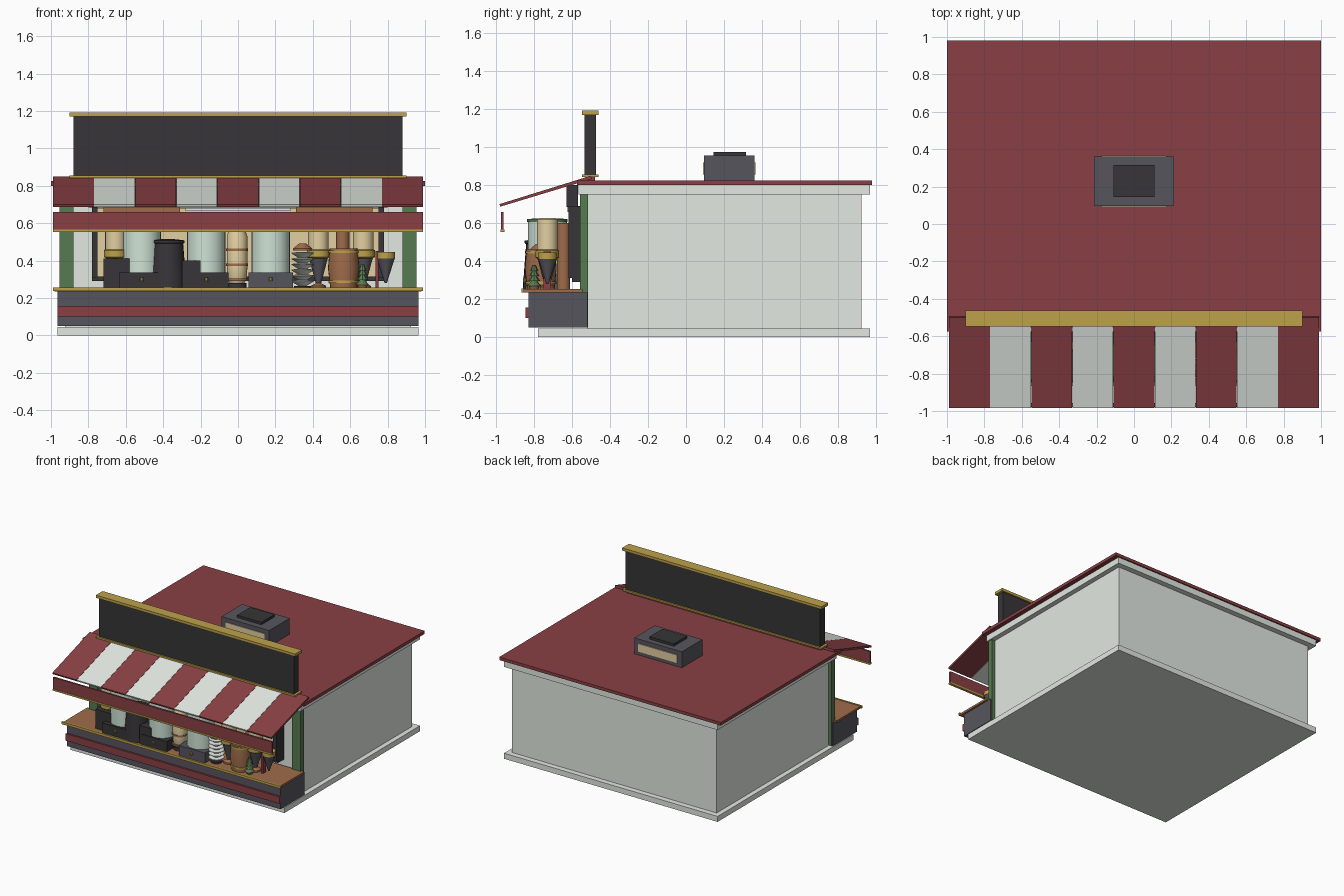
import bpy, bmesh, math
from mathutils import Matrix

if "Cube" in bpy.data.objects:
    bpy.data.objects.remove(bpy.data.objects["Cube"])

def mat(name, r, g, b):
    m = bpy.data.materials.new(name)
    m.diffuse_color = tuple((c / 255) ** 2.2 for c in (r, g, b)) + (1,)
    m.use_nodes = True
    m.node_tree.nodes["Principled BSDF"].inputs["Base Color"].default_value = m.diffuse_color
    return m

RED = mat("red", 136, 66, 70)
WHITE = mat("white", 226, 232, 225)
GREY = mat("slate", 88, 86, 94)
BLACK = mat("black", 58, 56, 58)
GOLD = mat("gold", 188, 160, 76)
BROWN = mat("brown", 158, 108, 76)
GREEN = mat("green", 88, 122, 82)
MINT = mat("mint", 205, 226, 212)
CREAM = mat("cream", 226, 206, 160)

def finish(name, bm, m):
    bmesh.ops.recalc_face_normals(bm, faces=bm.faces)
    me = bpy.data.meshes.new(name)
    bm.to_mesh(me)
    bm.free()
    me.materials.append(m)
    o = bpy.data.objects.new(name, me)
    bpy.context.collection.objects.link(o)
    return o

def box(name, x0, x1, y0, y1, z0, z1, m):
    bm = bmesh.new()
    bmesh.ops.create_cube(bm, size=1)
    for v in bm.verts:
        v.co = ((x0 + x1) / 2 + v.co.x * (x1 - x0), (y0 + y1) / 2 + v.co.y * (y1 - y0),
                (z0 + z1) / 2 + v.co.z * (z1 - z0))
    return finish(name, bm, m)

def lathe(name, x, y, profile, m, n=24):
    # closed solid of revolution from (radius, z) pairs
    bm = bmesh.new()
    rings = [[bm.verts.new((x + r * math.cos(2 * math.pi * i / n), y + r * math.sin(2 * math.pi * i / n), z))
              for i in range(n)] for r, z in profile]
    for a, b in zip(rings, rings[1:]):
        for i in range(n):
            j = (i + 1) % n
            bm.faces.new((a[i], a[j], b[j], b[i]))
    bm.faces.new(rings[0])
    bm.faces.new(rings[-1])
    o = finish(name, bm, m)
    for p in o.data.polygons:
        p.use_smooth = len(p.vertices) == 4
    o.data.set_sharp_from_angle(angle=math.radians(35))
    return o

def extrude_yz(name, x0, x1, pts, m):
    bm = bmesh.new()
    f = bm.faces.new([bm.verts.new((x0, y, z)) for y, z in pts])
    e = bmesh.ops.extrude_face_region(bm, geom=[f])
    for v in e["geom"]:
        if isinstance(v, bmesh.types.BMVert):
            v.co.x = x1
    return finish(name, bm, m)

# building shell
box("base_slab", -.965, .965, -.78, .97, 0, .045, WHITE)
box("walls", -.925, .925, -.52, .925, .045, .755, WHITE)
box("cornice", -.965, .965, -.565, .97, .75, .80, WHITE)
box("roof", -1, 1, -.575, .98, .80, .825, RED)

# roof vent unit
box("vent_body", -.215, .215, .095, .36, .825, .955, GREY)
box("vent_cap", -.11, .11, .145, .315, .955, .975, BLACK)
for y in (.09, .36):
    box("vent_panel", -.175, .175, y, y + .007, .855, .92, CREAM)

# blank sign board
box("sign_board", -.88, .88, -.535, -.475, .85, 1.17, BLACK)
box("sign_cap", -.9, .9, -.548, -.462, 1.17, 1.192, GOLD)
box("sign_foot", -.9, .9, -.548, -.462, .842, .855, GOLD)
box("sign_support", -.88, .88, -.53, -.48, .82, .845, RED)

# striped awning and valance
for i in range(9):
    x = -.99 + .22 * i
    extrude_yz("awning_stripe", x + .001, x + .219,
               [(-.983, .700), (-.978, .687), (-.495, .833), (-.50, .850)], WHITE if i % 2 else RED)
box("valance", -.988, .988, -.975, -.96, .565, .66, RED)
box("valance_trim", -.99, .99, -.978, -.957, .553, .566, GOLD)

# counter
box("counter_body", -.965, .965, -.83, -.52, .05, .235, GREY)
box("counter_stripe", -.965, .965, -.845, -.825, .10, .157, RED)
box("counter_top", -.98, .98, -.855, -.545, .235, .252, BROWN)
box("counter_trim", -.988, .988, -.865, -.852, .236, .256, GOLD)

# posts, serving window and shelves
box("window_panel", -.75, .75, -.545, -.515, .31, .68, CREAM)
box("window_header", -.80, .80, -.63, -.57, .685, .80, BLACK)
box("window_sill", -.78, .78, -.60, -.52, .29, .315, BLACK)
for s in (-1, 1):
    a, b = sorted((s * .88, s * .955))
    box("corner_post", a, b, -.558, -.515, .05, .75, GREEN)
    a, b = sorted((s * .75, s * .78))
    box("window_jamb", a, b, -.62, -.515, .31, .69, BLACK)
    a, b = sorted((s * .31, s * .72))
    box("wall_shelf", a, b, -.625, -.54, .66, .685, BROWN)
box("window_light", -.28, .28, -.625, -.56, .665, .68, WHITE)

# mint drink tanks on plinths
for x, m in ((-.515, BLACK), (-.17, BLACK), (.175, GREY)):
    box("tank_plinth", x - .118, x + .118, -.845, -.62, .252, .335, m)
    lathe("drink_tank", x, -.73, [(.103, .335), (.103, .608)], MINT)
    lathe("tank_lid", x, -.73, [(.107, .605), (.107, .622), (.03, .626)], GREEN)
    lathe("tank_tap", x, -.85, [(.01, .29), (.01, .31)], GOLD, 10)

# cream hopper canisters with bands
for x in (-.655, .43, .67):
    lathe("canister", x, -.73, [(.055, .455), (.055, .62), (.045, .626)], CREAM)
    lathe("canister_band", x, -.73, [(.05, .412), (.062, .42), (.062, .455), (.055, .46)], GOLD)
    if x > 0:
        lathe("canister_funnel", x, -.73, [(.015, .28), (.05, .412)], GREY, 12)
        lathe("canister_foot", x, -.73, [(.04, .252), (.04, .265), (.012, .28)], BROWN, 16)
box("grinder_base", -.72, -.58, -.81, -.66, .252, .41, BLACK)
lathe("tall_bottle", -.005, -.74, [(.04, .28), (.05, .30), (.055, .36), (.055, .53), (.03, .60)], CREAM)
for z in (.29, .37, .45):
    lathe("bottle_band", -.005, -.74, [(.059, z), (.059, z + .014)], BROWN)
lathe("bottle_foot", -.005, -.74, [(.05, .252), (.05, .28)], BLACK)

# dark urn
lathe("urn", -.375, -.76, [(.10, .252), (.082, .49), (.09, .495), (.09, .508), (.03, .515)], BLACK)
box("side_machine", -.30, -.20, -.84, -.72, .252, .40, BLACK)

# stacked saucers
prof = [(.02, .262)]
for i in range(6):
    z = .27 + .03 * i
    prof += [(.03, z), (.06, z + .018), (.058, z + .022), (.025, z + .026)]
lathe("saucer_stack", .345, -.77, prof, WHITE)
lathe("saucer_stand", .345, -.77, [(.045, .252), (.045, .264)], BLACK)
lathe("saucer_top", .345, -.77, [(.05, .455), (.05, .465), (.02, .49)], BROWN)

# wooden barrel with hoops
lathe("barrel", .565, -.765, [(.072, .252), (.084, .36), (.075, .465)], BROWN)
for z in (.28, .44):
    lathe("barrel_hoop", .565, -.765, [(.082, z), (.082, z + .014)], GOLD)
lathe("back_jar", .56, -.645, [(.035, .252), (.035, .60)], BROWN)

# small herb plant
for i in range(4):
    lathe("plant_leaves", .665, -.80, [(.036 - .005 * i, .27 + .026 * i), (.008, .302 + .026 * i)], GREEN, 8)
lathe("plant_pot", .665, -.80, [(.022, .252), (.03, .275)], BROWN, 12)

# cone holder at the right end
lathe("cone", .79, -.73, [(.006, .28), (.048, .412)], GREY, 12)
lathe("cone_ring", .79, -.73, [(.05, .412), (.05, .445)], GOLD)
box("cone_stand", .735, .75, -.75, -.71, .252, .45, RED)
box("cone_arm", .735, .79, -.74, -.72, .42, .44, GOLD)
